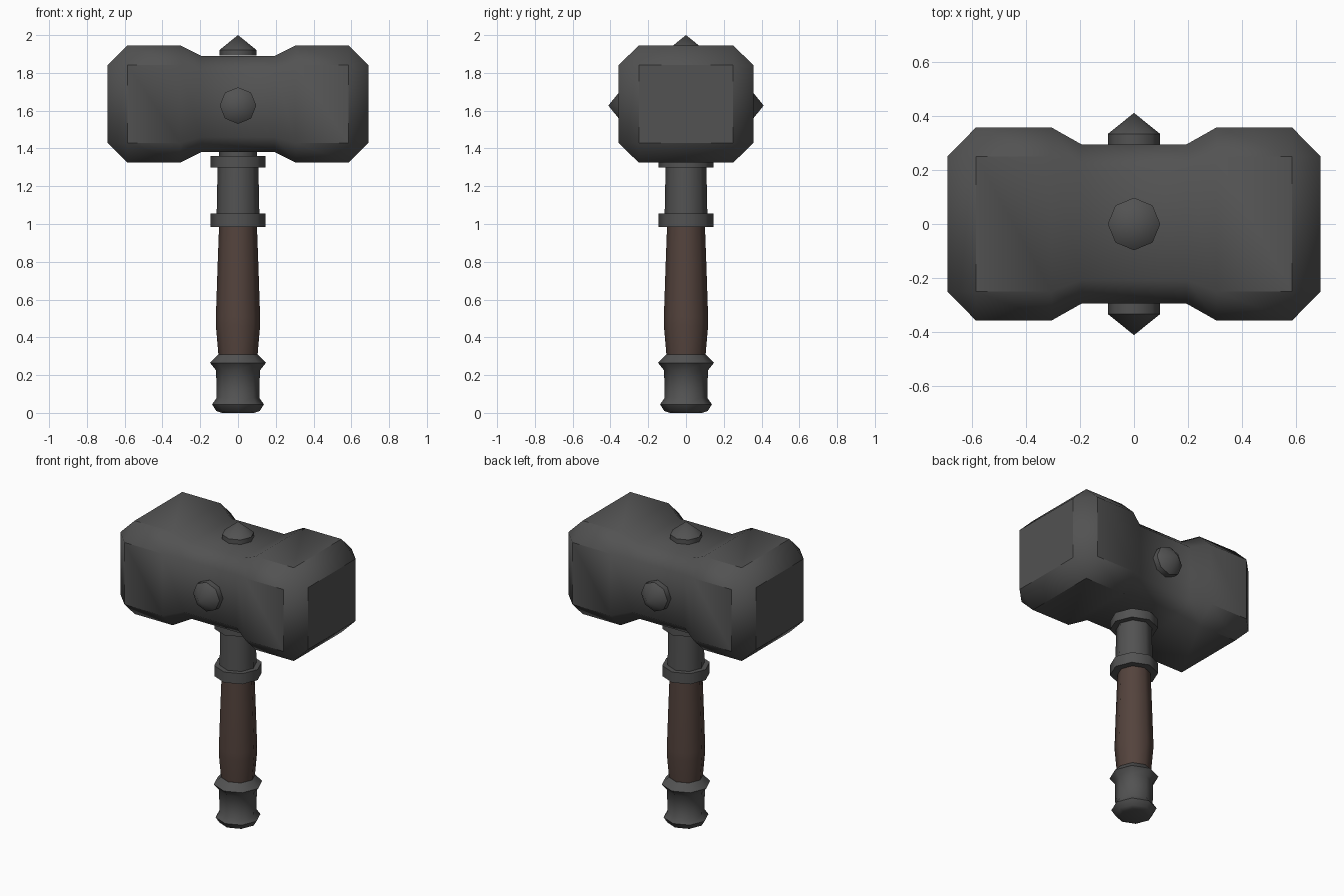
import bpy, bmesh, math
from mathutils import Matrix, Vector

if "Cube" in bpy.data.objects:
    bpy.data.objects.remove(bpy.data.objects["Cube"])


def material(name, rgb):
    m = bpy.data.materials.new(name)
    m.diffuse_color = (*rgb, 1)
    m.use_nodes = True
    m.node_tree.nodes["Principled BSDF"].inputs["Base Color"].default_value = m.diffuse_color
    return m


iron = material("dark_iron", (0.085, 0.085, 0.085))
wood = material("dark_brown_wood", (0.088, 0.056, 0.046))


def loft(name, rings, mat, smooth_deg, matrix=Matrix()):
    """Skin a list of equal-length point rings and cap both ends."""
    bm = bmesh.new()
    vs = [[bm.verts.new(matrix @ Vector(p)) for p in r] for r in rings]
    n = len(vs[0])
    for a, b in zip(vs, vs[1:]):
        for i in range(n):
            j = (i + 1) % n
            bm.faces.new((a[i], a[j], b[j], b[i]))
    bm.faces.new(vs[0][::-1])
    bm.faces.new(vs[-1])
    bmesh.ops.remove_doubles(bm, verts=bm.verts, dist=1e-4)
    bmesh.ops.recalc_face_normals(bm, faces=bm.faces)
    me = bpy.data.meshes.new(name)
    bm.to_mesh(me)
    bm.free()
    me.materials.append(mat)
    ob = bpy.data.objects.new(name, me)
    bpy.context.collection.objects.link(ob)
    bpy.ops.object.select_all(action='DESELECT')
    ob.select_set(True)
    bpy.context.view_layer.objects.active = ob
    bpy.ops.object.shade_smooth_by_angle(angle=math.radians(smooth_deg))
    return ob


def turned(name, profile, mat, matrix=Matrix()):
    """Eight-sided turned part from (radius, height) pairs."""
    rings = [[(r * math.cos(k * math.pi / 4), r * math.sin(k * math.pi / 4), z)
              for k in range(8)] for r, z in profile]
    return loft(name, rings, mat, 48, matrix)


# Hammer head: chamfered block with a narrower waist, mirrored along x
HEAD_Z = 1.635


def section(x, hy, hz, cy, cz):
    pts = [(hy, -cz), (hy, cz), (cy, hz), (-cy, hz),
           (-hy, cz), (-hy, -cz), (-cy, -hz), (cy, -hz)]
    return [(x, y, HEAD_Z + z) for y, z in pts]


half = [(0.195, 0.295, 0.255, 0.207, 0.175),
        (0.305, 0.357, 0.31, 0.25, 0.206),
        (0.585, 0.357, 0.31, 0.25, 0.206),
        (0.69, 0.25, 0.206, 0.25, 0.206)]
rings = [section(-s[0], *s[1:]) for s in reversed(half)] + [section(*s) for s in half]
loft("hammer_head", rings, iron, 40)

# Pointed studs on the top, front and back of the waist
stud = [(0.097, -0.03), (0.097, 0.0), (0.0, 0.078)]
turned("top_stud", stud, iron, Matrix.Translation((0, 0, 1.922)))
for name, s in (("front_stud", -1), ("back_stud", 1)):
    turned(name, [(r, h - 0.015 if h < 0 else h) for r, h in stud], iron,
           Matrix.Translation((0, s * 0.333, 1.627)) @ Matrix.Rotation(-s * math.pi / 2, 4, 'X'))

# Metal socket with two collars under the head
turned("socket", [(0.145, 0.985), (0.145, 1.055), (0.113, 1.055), (0.108, 1.30),
                  (0.145, 1.30), (0.145, 1.36), (0.10, 1.36), (0.10, 1.40)], iron)

# Wooden grip
turned("grip", [(0.103, 0.30), (0.117, 0.46), (0.117, 0.51), (0.108, 0.78), (0.10, 0.995)], wood)

# Pommel with a ridge and a flared foot
turned("pommel", [(0.085, 0.0), (0.115, 0.01), (0.137, 0.045), (0.113, 0.08), (0.116, 0.225),
                  (0.148, 0.265), (0.105, 0.31)], iron)
